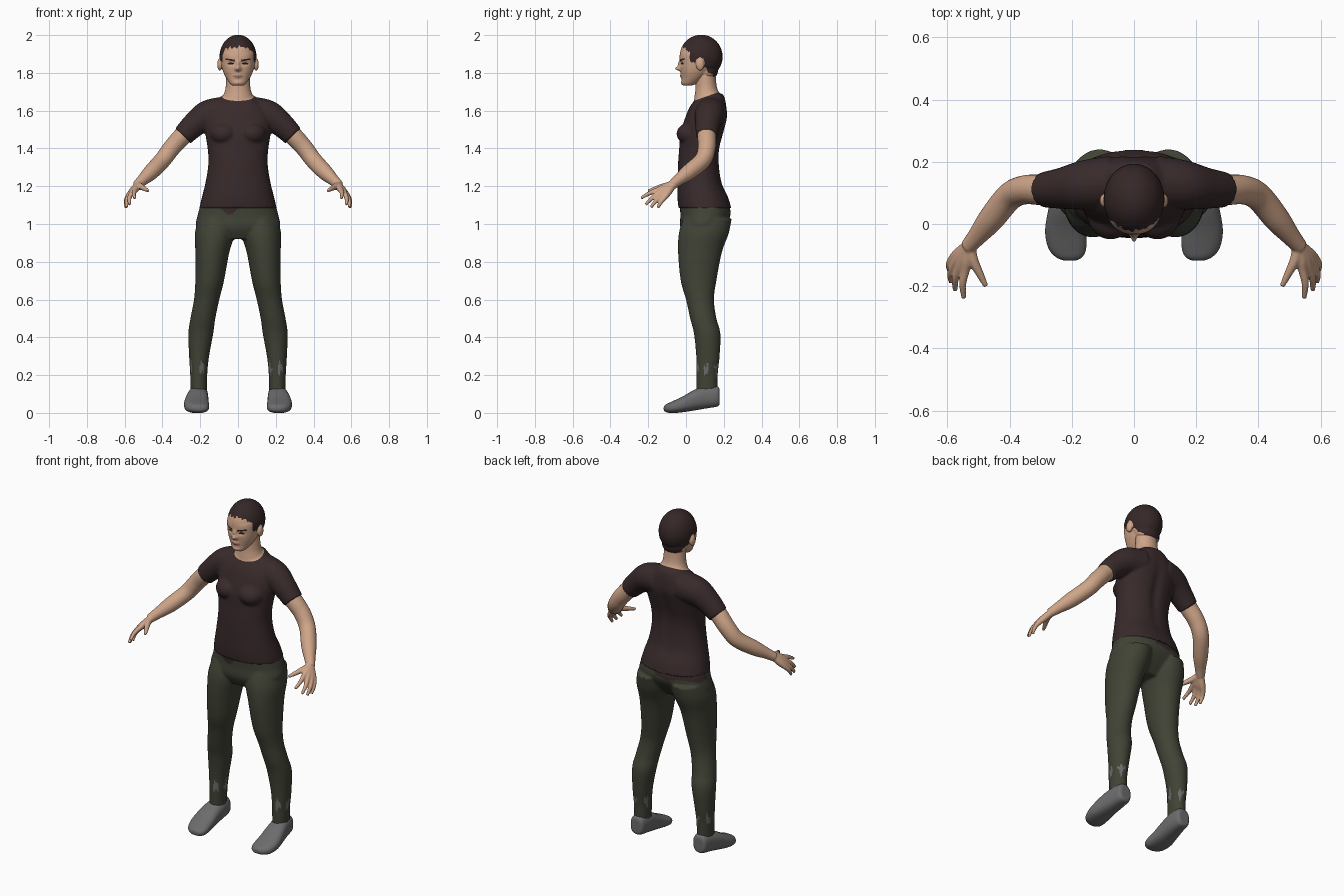
import bpy, bmesh, math
from mathutils import Vector, Matrix


def material(name, rgb):
    m = bpy.data.materials.new(name)
    m.diffuse_color = (*rgb, 1)
    return m


SKIN = material("skin", (0.62, 0.375, 0.25))
HAIR = material("dark hair", (0.036, 0.02, 0.02))
SHIRT = material("maroon cloth", (0.04, 0.023, 0.024))
PANTS = material("olive cloth", (0.052, 0.056, 0.036))
GREY = material("grey shoe", (0.15, 0.15, 0.155))
LIPS = material("lips", (0.42, 0.19, 0.14))
EYES = material("eyes", (0.015, 0.01, 0.01))


def spline(rows, steps=6):
    """Smooth interpolation of a table of ring parameters."""
    out = []
    for i in range(len(rows) - 1):
        a, b, c, d = (rows[max(i - 1, 0)], rows[i], rows[i + 1], rows[min(i + 2, len(rows) - 1)])
        for s in range(steps):
            t = s / steps
            out.append([0.5 * (2 * q + (r - p) * t + (2 * p - 5 * q + 4 * r - w) * t * t
                               + (3 * q - p - 3 * r + w) * t ** 3)
                        for p, q, r, w in zip(a, b, c, d)])
    return out + [list(rows[-1])]


def skin_rings(bm, rings, n=40, power=2.0):
    """Capped loft through rings given as (centre, side vector, up vector)."""
    loops = []
    for c, u, v in rings:
        loop = []
        for k in range(n):
            a = 2 * math.pi * k / n
            ca, sa = math.cos(a), math.sin(a)
            p = c + u * math.copysign(abs(ca) ** (2 / power), ca) + v * math.copysign(abs(sa) ** (2 / power), sa)
            loop.append(bm.verts.new(p))
        loops.append(loop)
    for a, b in zip(loops, loops[1:]):
        for k in range(n):
            bm.faces.new((a[k], a[(k + 1) % n], b[(k + 1) % n], b[k]))
    bm.faces.new(loops[0])
    bm.faces.new(loops[-1])


def column(bm, rows, power=2.0):
    """Rows: z, centre x, half width, front y, back y."""
    skin_rings(bm, [(Vector((x, (f + b) / 2, z)), Vector((w, 0, 0)), Vector((0, (b - f) / 2, 0)))
                    for z, x, w, f, b in spline(rows)], power=power)


def limb(bm, rows):
    """Round tube; rows: x, y, z, radius."""
    pts = spline(rows)
    rings = []
    for i, p in enumerate(pts):
        d = Vector(pts[min(i + 1, len(pts) - 1)][:3]) - Vector(pts[max(i - 1, 0)][:3])
        u = d.cross(Vector((0, 0, 1))).normalized()
        rings.append((Vector(p[:3]), u * p[3], u.cross(d).normalized() * p[3]))
    skin_rings(bm, rings, 20)


def ball(bm, c, r):
    bmesh.ops.create_uvsphere(bm, u_segments=32, v_segments=20, radius=1,
                              matrix=Matrix.Translation(c) @ Matrix.Diagonal((*r, 1)))


def mirror(bm):
    dup = bmesh.ops.duplicate(bm, geom=bm.verts[:] + bm.edges[:] + bm.faces[:])["geom"]
    for v in dup:
        if isinstance(v, bmesh.types.BMVert):
            v.co.x *= -1


def finish(name, bm, mats, voxel, smooth=4, bumps=(), rule=None, cut=None):
    """Fuse the pieces, smooth, push local bumps, trim, and colour by rule."""
    bmesh.ops.recalc_face_normals(bm, faces=bm.faces[:])
    me = bpy.data.meshes.new(name)
    bm.to_mesh(me)
    ob = bpy.data.objects.new(name, me)
    bpy.context.collection.objects.link(ob)
    r = ob.modifiers.new("fuse", 'REMESH')
    r.mode, r.voxel_size = 'VOXEL', voxel
    s = ob.modifiers.new("soften", 'SMOOTH')
    s.factor, s.iterations = 0.5, smooth
    dg = bpy.context.evaluated_depsgraph_get()
    fused = bpy.data.meshes.new_from_object(ob.evaluated_get(dg))
    ob.modifiers.clear()
    ob.data = fused
    fused.materials.clear()
    for m in mats:
        fused.materials.append(m)
    out = bmesh.new()
    out.from_mesh(fused)
    for v in out.verts:
        p = v.co.copy()
        for c, sig, dy in bumps:
            v.co.y += dy * math.exp(-sum(((p[i] - c[i]) / sig[i]) ** 2 for i in range(3)))
    if cut:
        bmesh.ops.bisect_plane(out, geom=out.verts[:] + out.edges[:] + out.faces[:],
                               plane_co=(0, 0.05, 1.655), plane_no=(0, -0.35, 1),
                               clear_outer=cut == "below", clear_inner=cut == "above")
    for f in out.faces:
        f.smooth = True
        f.material_index = rule(f.calc_center_median()) if rule else 0
    out.to_mesh(fused)
    out.free()
    bm.free()


# shirt, and neck cut from the same body along the collar
for name, mat, cut in (("shirt", SHIRT, "below"), ("neck", SKIN, "above")):
    bm = bmesh.new()
    for x in (0.075,):
        ball(bm, (x, 0.03, 1.478), (0.075, 0.08, 0.062))
    limb(bm, [(0.07, 0.135, 1.59, 0.085), (0.16, 0.125, 1.575, 0.08),
              (0.23, 0.115, 1.527, 0.067), (0.292, 0.11, 1.466, 0.057)])
    mirror(bm)
    column(bm, [(1.083, 0, 0.205, -0.04, 0.24), (1.14, 0, 0.192, -0.045, 0.224), (1.22, 0, 0.172, -0.045, 0.19),
                (1.32, 0, 0.157, -0.042, 0.177), (1.40, 0, 0.161, -0.036, 0.18), (1.48, 0, 0.173, -0.03, 0.2),
                (1.56, 0, 0.18, -0.005, 0.219), (1.62, 0, 0.15, 0.02, 0.216), (1.665, 0, 0.1, 0.055, 0.207),
                (1.69, 0, 0.07, 0.085, 0.195)], 2.2)
    column(bm, [(1.60, 0, 0.09, 0.04, 0.2), (1.66, 0, 0.085, 0.043, 0.197),
                (1.72, 0, 0.066, 0.05, 0.165), (1.83, 0, 0.063, 0.05, 0.155)])
    finish(name, bm, [mat], 0.007, 6, [((0, 0.2, 1.42), (0.03, 0.08, 0.17), -0.012)], cut=cut)


# trousers, with the loose shirt tails and worn grey ankle patches
def trouser_colour(p):
    hem = 1.092 - 0.045 * math.exp(-((p.x + 0.045) / 0.04) ** 2)
    if p.y > 0.1:
        hem = 1.058 + 0.006 * math.sin(40 * p.x) if p.x < 0.04 else 1.09
    if p.z > hem:
        return 1
    a = math.atan2(p.y - 0.11, abs(p.x) - 0.208)
    ragged = 0.03 * math.sin(5 * a + p.x * 8) + 0.012 * math.sin(17 * a)
    return 2 if abs(p.z - 0.235 - 0.01 * math.sin(9 * a)) < ragged else 0


bm = bmesh.new()
column(bm, [(1.03, 0.11, 0.10, -0.015, 0.242), (0.95, 0.122, 0.106, -0.038, 0.226), (0.85, 0.136, 0.09, -0.042, 0.19),
            (0.7, 0.15, 0.076, -0.028, 0.161), (0.6, 0.166, 0.067, 0, 0.148), (0.5, 0.186, 0.066, 0.022, 0.161),
            (0.42, 0.197, 0.066, 0.042, 0.182), (0.3, 0.206, 0.053, 0.054, 0.178),
            (0.2, 0.208, 0.045, 0.055, 0.168), (0.08, 0.208, 0.043, 0.055, 0.167)])
mirror(bm)
column(bm, [(1.13, 0, 0.188, -0.035, 0.22), (1.05, 0, 0.213, -0.03, 0.236),
            (0.98, 0, 0.218, -0.03, 0.2), (0.92, 0, 0.13, 0.0, 0.15)], 2.2)
finish("trousers", bm, [PANTS, SHIRT, GREY], 0.0065, 6, rule=trouser_colour)

# shoes: y, centre x, half width, bottom z, top z
bm = bmesh.new()
skin_rings(bm, [(Vector((x, y, (lo + hi) / 2)), Vector((w, 0, 0)), Vector((0, 0, (hi - lo) / 2)))
                for y, x, w, lo, hi in spline([
                    (0.178, 0.208, 0.03, 0.045, 0.125), (0.165, 0.208, 0.043, 0.033, 0.142),
                    (0.11, 0.21, 0.052, 0.024, 0.143), (0.05, 0.216, 0.059, 0.014, 0.125),
                    (-0.02, 0.22, 0.066, 0.003, 0.086), (-0.075, 0.215, 0.062, -0.001, 0.06),
                    (-0.105, 0.209, 0.045, 0.004, 0.046), (-0.118, 0.206, 0.02, 0.012, 0.034)])], power=2.5)
mirror(bm)
finish("shoes", bm, [GREY], 0.005, 3)

# arms with fused palm, fingers and thumb
bm = bmesh.new()
limb(bm, [(0.2, 0.12, 1.545, 0.05), (0.285, 0.11, 1.474, 0.05), (0.35, 0.11, 1.404, 0.047),
          (0.40, 0.088, 1.338, 0.045), (0.46, 0.015, 1.275, 0.042), (0.505, -0.04, 1.233, 0.031),
          (0.535, -0.075, 1.205, 0.025)])
WRIST = Vector((0.53, -0.068, 1.208))
for knuckle, tip in (((0.543, -0.150, 1.180), (0.547, -0.238, 1.137)),
                     ((0.562, -0.143, 1.166), (0.575, -0.213, 1.103)),
                     ((0.576, -0.128, 1.153), (0.590, -0.186, 1.088)),
                     ((0.582, -0.110, 1.144), (0.594, -0.150, 1.086))):
    mid = Vector(knuckle).lerp(Vector(tip), 0.5) + Vector((0.006, 0, 0.004))
    limb(bm, [(*WRIST, 0.019), (*WRIST.lerp(Vector(knuckle), 0.6), 0.019),
              (*knuckle, 0.0145), (*mid, 0.0115), (*tip, 0.008)])
limb(bm, [(*WRIST, 0.02), (0.518, -0.115, 1.2, 0.017), (0.497, -0.158, 1.188, 0.013), (0.476, -0.2, 1.175, 0.008)])
mirror(bm)
finish("arms", bm, [SKIN], 0.0045, 3)


# head: skull, jaw, nape and ears; hairline and features coloured by rule
def head_colour(p):
    x, y, z = abs(p.x), p.y, p.z
    jag = 0.005 * math.sin(p.x * 260) + 0.004 * math.sin(y * 310 + p.x * 90)
    if y < 0.02:
        line = 1.937 - 0.04 * min(x / 0.085, 1) ** 4
    elif y < 0.055:
        line = 1.858
    elif y < 0.09:
        line = 1.872
    else:
        line = 1.835 - 0.9 * (y - 0.09)
    ear = x > 0.09 and ((y - 0.075) / 0.026) ** 2 + ((z - 1.845) / 0.037) ** 2 < 1
    if z > line + jag and not ear:
        return 1
    if y < 0.02:
        if 0.016 < x < 0.066 and abs(z - 1.866 - 0.16 * (x - 0.02)) < 0.0045:
            return 1
        if ((x - 0.038) / 0.017) ** 2 + ((z - 1.849) / 0.0045) ** 2 < 1:
            return 3
        if (x / 0.027) ** 2 + ((z - 1.783) / 0.008) ** 2 < 1:
            return 2
    return 0


bm = bmesh.new()
ball(bm, (0, 0.08, 1.886), (0.098, 0.114, 0.116))
ball(bm, (0, 0.112, 1.815), (0.072, 0.058, 0.056))
for s in (1, -1):
    ball(bm, (s * 0.096, 0.075, 1.845), (0.014, 0.022, 0.033))
column(bm, [(1.733, 0, 0.03, -0.014, 0.03), (1.745, 0, 0.044, -0.022, 0.06), (1.775, 0, 0.064, -0.023, 0.10),
            (1.81, 0, 0.08, -0.028, 0.13), (1.85, 0, 0.088, -0.032, 0.15), (1.9, 0, 0.09, -0.032, 0.16),
            (1.94, 0, 0.08, -0.008, 0.15)], 2.2)
finish("head", bm, [SKIN, HAIR, LIPS, EYES], 0.0032, 6, [
    ((0, -0.03, 1.822), (0.014, 0.05, 0.012), -0.026),
    ((0, -0.03, 1.846), (0.010, 0.05, 0.018), -0.011),
    ((0, -0.03, 1.783), (0.022, 0.05, 0.011), -0.008),
    ((0, -0.03, 1.746), (0.022, 0.04, 0.012), -0.005),
    ((0.037, -0.03, 1.85), (0.018, 0.05, 0.012), 0.007),
    ((-0.037, -0.03, 1.85), (0.018, 0.05, 0.012), 0.007)], rule=head_colour)
